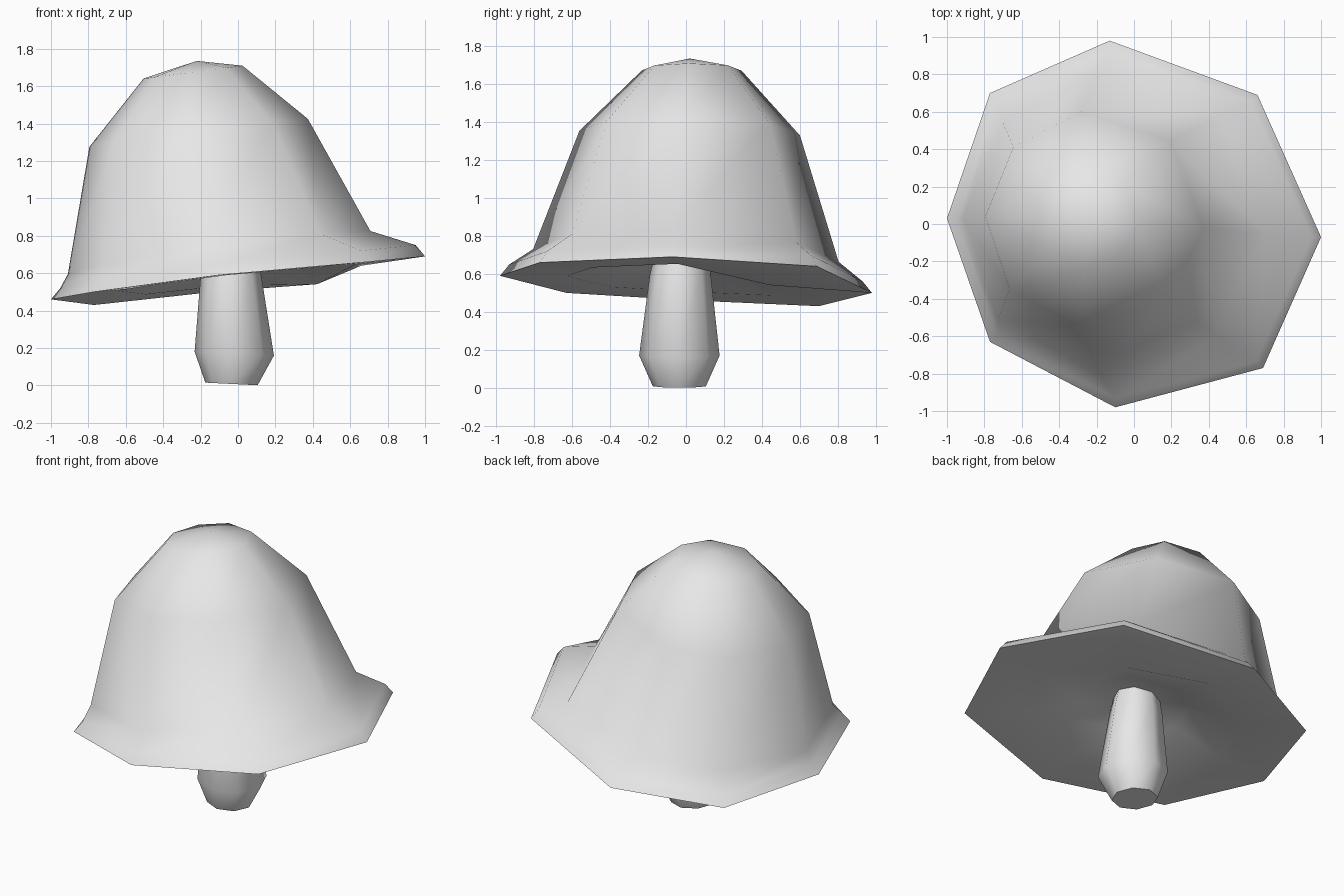
import bpy
import bmesh
from math import cos, sin, radians
from mathutils import Vector

if "Cube" in bpy.data.objects:
    bpy.data.objects.remove(bpy.data.objects["Cube"], do_unlink=True)

grey = bpy.data.materials.new("light_grey")
grey.use_nodes = True
grey.diffuse_color = (0.8, 0.8, 0.8, 1)
grey.node_tree.nodes["Principled BSDF"].inputs["Base Color"].default_value = (0.8, 0.8, 0.8, 1)

# Slightly uneven directions of the eight sides
ANGLES = [-4, 46, 97, 138, 178, 219, 264, 312]


def ring(x, y, z, r, tilt_x=0.0, tilt_y=0.0, angles=ANGLES):
    """Eight-sided loop on a tilted plane."""
    pts = []
    for a in angles:
        dx, dy = r * cos(radians(a)), r * sin(radians(a))
        pts.append(Vector((x + dx, y + dy, z + tilt_x * dx + tilt_y * dy)))
    return pts


def loft(name, rings, start=None, end=None):
    """Skin a stack of loops; close each end with a point or a flat face."""
    bm = bmesh.new()
    loops = [[bm.verts.new(p) for p in pts] for pts in rings]
    n = len(loops[0])
    for low, high in zip(loops, loops[1:]):
        for i in range(n):
            j = (i + 1) % n
            bm.faces.new((low[i], low[j], high[j], high[i]))
    for loop, tip in ((loops[0], start), (loops[-1], end)):
        if tip is None:
            bm.faces.new(loop)
        else:
            point = bm.verts.new(tip)
            for i in range(n):
                bm.faces.new((loop[i], loop[(i + 1) % n], point))
    bmesh.ops.recalc_face_normals(bm, faces=bm.faces[:])
    mesh = bpy.data.meshes.new(name)
    bm.to_mesh(mesh)
    bm.free()
    mesh.materials.append(grey)
    obj = bpy.data.objects.new(name, mesh)
    bpy.context.collection.objects.link(obj)
    bpy.ops.object.select_all(action="DESELECT")
    obj.select_set(True)
    bpy.context.view_layer.objects.active = obj
    bpy.ops.object.shade_smooth_by_angle(angle=radians(62))
    return obj


# Cap: hand-placed drooping rim, with a lip above and a shallow hollow below
rim = [Vector(p) for p in (
    (1.0, -0.07, 0.69), (0.66, 0.69, 0.64), (-0.13, 0.98, 0.50), (-0.77, 0.70, 0.43),
    (-1.0, 0.03, 0.46), (-0.77, -0.63, 0.50), (-0.10, -0.98, 0.59), (0.69, -0.77, 0.66))]
lip = [Vector((p.x * 0.95, p.y * 0.95, p.z + 0.06)) for p in rim]
under = [Vector((p.x * 0.64, p.y * 0.64, 0.57 + (p.z - 0.56) * 0.64)) for p in rim]
under[1].z -= 0.08
hollow = ring(-0.02, -0.02, 0.65, 0.32, 0.12, -0.04)

loft("mushroom_cap", [
    hollow, under, rim, lip,
    ring(-0.10, 0.0, 0.71, 0.81, 0.14, -0.04),
    ring(-0.21, 0.02, 1.35, 0.585, 0.127, -0.02),
    ring(-0.24, 0.03, 1.675, 0.265, 0.13, 0.0),
], start=(-0.03, -0.02, 0.73), end=(-0.22, 0.02, 1.735))

# Stem: bulges near the foot and narrows into the cap
even = range(0, 360, 45)
loft("mushroom_stem", [
    ring(-0.035, -0.035, 0.008, 0.14, -0.05, 0.0, even),
    ring(-0.02, -0.035, 0.17, 0.212, -0.05, 0.0, even),
    ring(-0.04, -0.03, 0.60, 0.16, 0.1, 0.0, even),
    ring(-0.04, -0.02, 0.75, 0.13, 0.1, 0.0, even),
])
